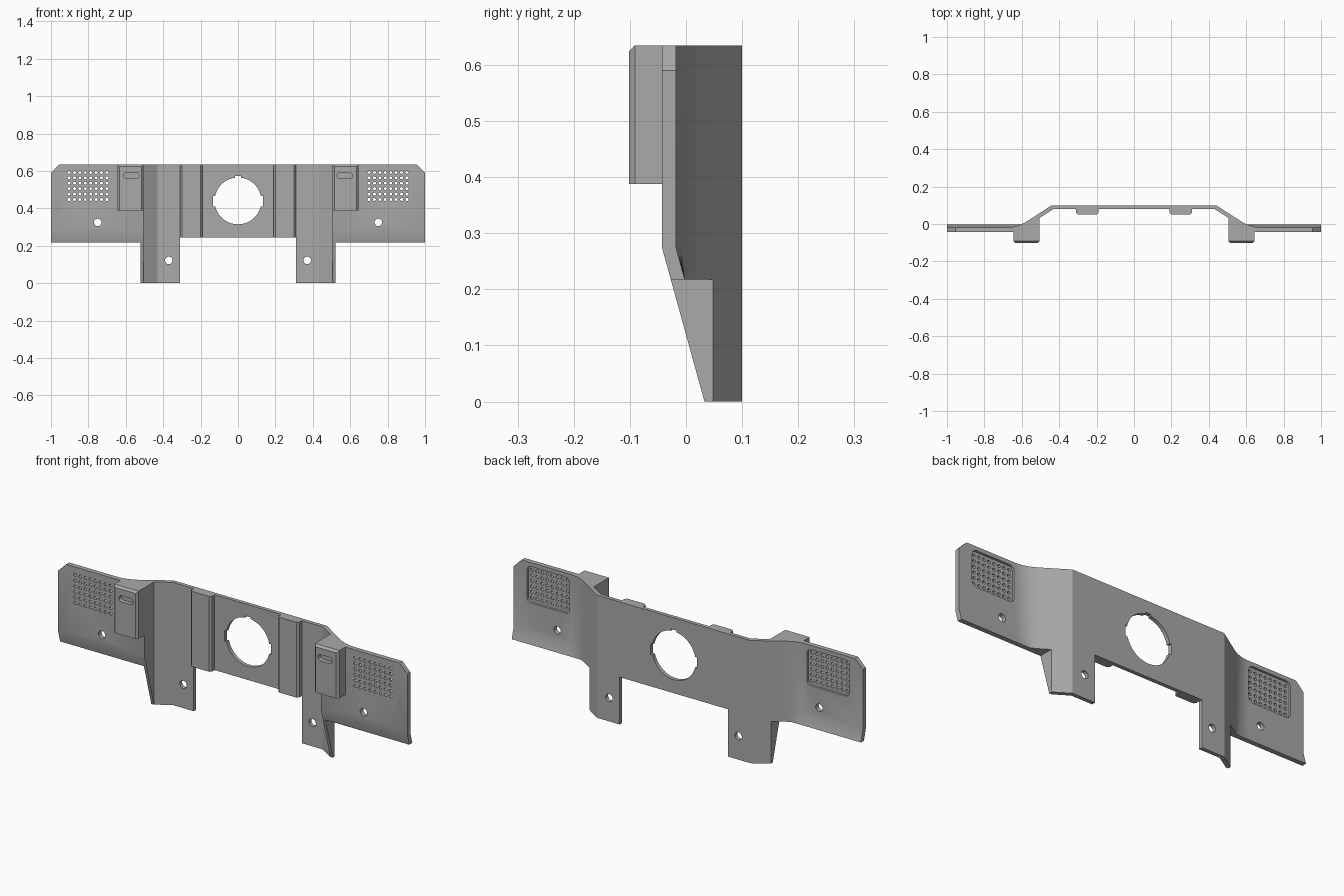
import bpy, bmesh, math
from mathutils import Vector

old = bpy.data.objects.get("Cube")
if old:
    bpy.data.objects.remove(old)

grey = bpy.data.materials.new("mid grey")
grey.use_nodes = True
grey.diffuse_color = (0.4, 0.4, 0.4, 1)
grey.node_tree.nodes["Principled BSDF"].inputs["Base Color"].default_value = (0.4, 0.4, 0.4, 1)

TOP, WING_BOTTOM, BEND, SKIN = 0.635, 0.218, 0.275, 0.025


def slant(z):
    """Depth of the front limit, which leans back below the bend line."""
    return -0.043 + 0.076 * max(0, BEND - z) / BEND


def to_object(bm, name):
    bmesh.ops.recalc_face_normals(bm, faces=bm.faces)
    mesh = bpy.data.meshes.new(name)
    bm.to_mesh(mesh)
    bm.free()
    mesh.materials.append(grey)
    obj = bpy.data.objects.new(name, mesh)
    bpy.context.collection.objects.link(obj)
    return obj


def loft(bm, rings):
    """Join closed rings of points and cap both ends."""
    rows = [[bm.verts.new(p) for p in ring] for ring in rings]
    n = len(rows[0])
    for low, high in zip(rows, rows[1:]):
        for i in range(n):
            j = (i + 1) % n
            bm.faces.new((low[i], low[j], high[j], high[i]))
    bm.faces.new(rows[0][::-1])
    bm.faces.new(rows[-1])


def prism_y(bm, outline, y0, y1):
    loft(bm, [[(x, y, z) for x, z in outline] for y in (y0, y1)])


def ellipse(cx, cz, r, n):
    return [(cx + r * math.cos(math.tau * i / n), cz + r * math.sin(math.tau * i / n)) for i in range(n)]


def rounded(cx, cz, w, h, r, n=6):
    pts = []
    for k, (sx, sz) in enumerate([(1, 1), (-1, 1), (-1, -1), (1, -1)]):
        for i in range(n + 1):
            a = math.pi / 2 * (k + i / n)
            pts.append((cx + sx * (w - r) + r * math.cos(a), cz + sz * (h - r) + r * math.sin(a)))
    return pts


def combine(obj, other, operation):
    mod = obj.modifiers.new("shape", 'BOOLEAN')
    mod.operation, mod.solver, mod.object = operation, 'EXACT', other
    bpy.context.view_layer.objects.active = obj
    bpy.ops.object.modifier_apply(modifier=mod.name)
    bpy.data.objects.remove(other)


def cut(obj, outlines, y0, y1):
    bm = bmesh.new()
    for outline in outlines:
        prism_y(bm, outline, y0, y1)
    cutter = to_object(bm, "cutter")
    cutter.hide_render = True
    combine(obj, cutter, 'DIFFERENCE')


def rect(x0, x1, z0, z1):
    return [(x0, z0), (x1, z0), (x1, z1), (x0, z1)]


# Plan section of the panel: flat middle, sloped shoulders, forward wings
a, b, c = Vector((0.565, 0.019)), Vector((0.6215, -0.018)), Vector((0.675, -0.018))
fillet = [a * (1 - t) ** 2 + b * 2 * t * (1 - t) + c * t * t for t in [i / 10 for i in range(11)]]
back = [(0.44, 0.1), (0.52, 0.048)] + [tuple(p) for p in fillet] + [(1, -0.018)]
front = [(1, -0.043), (0.505, -0.043), (0.505, 0.033), (0.43, 0.08)]
half = [(x, y, SKIN) for x, y in back] + [(x, y, 0) for x, y in front]
plan = half + [(-x, y, s) for x, y, s in reversed(half)]


def panel_ring(z):
    reach = 0.955 if z == TOP else 1
    return [(max(-reach, min(reach, x)), max(y, slant(z) + s), z) for x, y, s in plan]


bm = bmesh.new()
loft(bm, [panel_ring(z) for z in (WING_BOTTOM, BEND, 0.59, TOP)])
panel = to_object(bm, "panel")
cut(panel, [rect(-0.31, 0.31, 0.1, 0.245)], 0, 0.2)

# Legs with a tapering outer flange
for side in (1, -1):
    bm = bmesh.new()
    rings = []
    for z in (0, WING_BOTTOM):
        y = min(slant(z), 0.0329)
        outline = [(0.31, 0.1), (0.44, 0.1), (0.52, 0.048), (0.52, y),
                   (0.505, y), (0.505, 0.033), (0.43, 0.08), (0.31, 0.08)]
        rings.append([(side * px, py, z) for px, py in outline])
    loft(bm, rings)
    combine(panel, to_object(bm, "leg"), 'UNION')

# Central round opening with three key notches
HUB = 0.44
cut(panel, [ellipse(0, HUB, 0.125, 64)], 0, 0.2)
cut(panel, [rect(-0.133, 0.133, 0.41, 0.465)], 0, 0.2)
cut(panel, [rect(-0.016, 0.016, HUB, 0.573)], 0, 0.2)

# Rear pockets, grille perforations and screw holes
GX, GZ, STEP = 0.802, 0.52, 0.029
pockets, holes = [], []
for side in (1, -1):
    pockets.append(rounded(side * GX, GZ, 0.122, 0.094, 0.025))
    holes += [ellipse(side * 0.75, 0.325, 0.02, 24), ellipse(side * 0.37, 0.122, 0.02, 24)]
    holes += [ellipse(side * GX + (i - 3.5) * STEP, GZ + (j - 2.5) * STEP, 0.008, 12)
              for i in range(8) for j in range(6)]
cut(panel, pockets, -0.03, 0.05)
cut(panel, holes, -0.2, 0.2)

parts = [panel]
for side, word in ((1, "left"), (-1, "right")):
    # Chamfered vertical rib on the middle plate
    rib = [(0.19, 0.08), (0.19, 0.06), (0.2, 0.05), (0.3, 0.05), (0.31, 0.06), (0.31, 0.08)]
    bm = bmesh.new()
    loft(bm, [[(side * x, y, z) for x, y in rib] for z in (0.245, TOP)])
    parts.append(to_object(bm, word + "_rib"))

    # Bracket block with chamfered front edges and a slot
    bm = bmesh.new()
    prism_y(bm, [(side * x, z) for x, z in rect(0.505, 0.645, 0.388, TOP)], -0.102, -0.043)
    edges = [e for e in bm.edges if all(v.co.y < -0.1 for v in e.verts)
             and any(v.co.z > 0.5 for v in e.verts)]
    bmesh.ops.bevel(bm, geom=edges, offset=0.011, segments=1, affect='EDGES')
    block = to_object(bm, word + "_bracket_block")
    cut(block, [rounded(side * 0.57, 0.575, 0.041, 0.016, 0.0159)], -0.2, -0.08)
    parts.append(block)

# Smooth curved surfaces, keep hard edges
bpy.ops.object.select_all(action='DESELECT')
for obj in parts:
    obj.select_set(True)
bpy.context.view_layer.objects.active = panel
bpy.ops.object.shade_smooth_by_angle(angle=math.radians(25))
